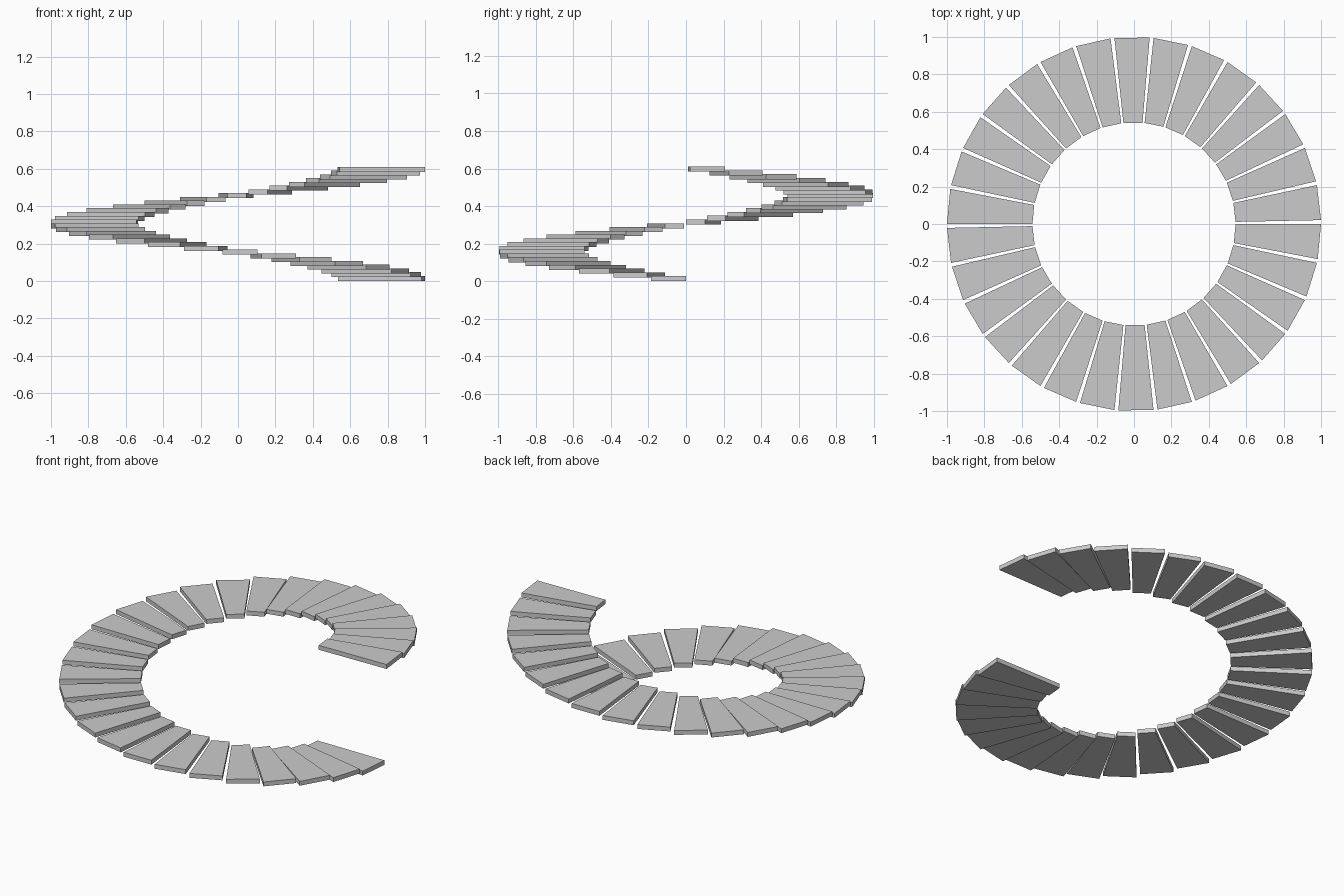
import bpy, bmesh
from math import cos, sin, radians

if "Cube" in bpy.data.objects:
    bpy.data.objects.remove(bpy.data.objects["Cube"])

STEPS = 30
PITCH, SPAN = 12.0, 10.8        # degrees per step, degrees filled by a tread
R_IN, R_OUT = 0.543, 1.0
RISE, THICK = 0.0201, 0.027


def polar(r, deg, z):
    return (r * cos(radians(deg)), r * sin(radians(deg)), z)


# One wedge-shaped tread: straight-sided trapezoid, extruded upward
bm = bmesh.new()
corners = [(R_IN, 0), (R_IN, -SPAN), (R_OUT, -SPAN), (R_OUT, 0)]
base = bm.faces.new([bm.verts.new(polar(r, a, 0)) for r, a in corners])
top = bmesh.ops.extrude_face_region(bm, geom=[base])["geom"]
bmesh.ops.translate(bm, vec=(0, 0, THICK),
                    verts=[g for g in top if isinstance(g, bmesh.types.BMVert)])
bmesh.ops.recalc_face_normals(bm, faces=bm.faces)
mesh = bpy.data.meshes.new("stair_tread")
bm.to_mesh(mesh)
bm.free()

# Full turn of treads, climbing clockwise from the right-hand side
for i in range(STEPS):
    tread = bpy.data.objects.new(f"stair_tread_{i + 1:02d}", mesh)
    tread.location.z = i * RISE
    tread.rotation_euler.z = radians(-PITCH * i)
    bpy.context.collection.objects.link(tread)
